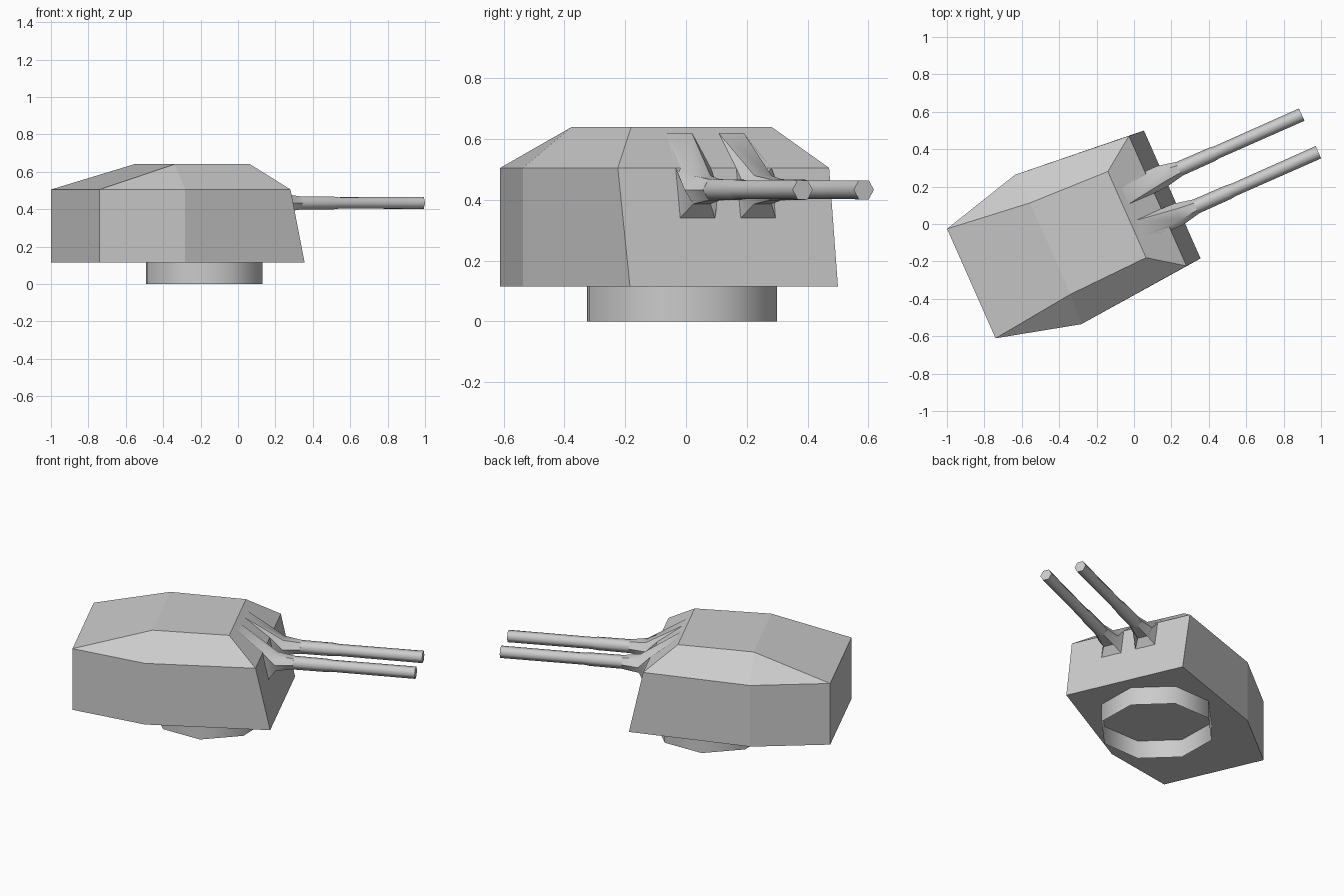
import bpy, bmesh, math

if "Cube" in bpy.data.objects:
    bpy.data.objects.remove(bpy.data.objects["Cube"])

TURN = math.radians(23.9)          # the whole turret is trained to one side
ORIGIN = (-0.025, 0.056, 0)
SQ3 = math.sqrt(3) / 2


def make(name, verts, faces, smooth=None):
    """Mesh object in turret space (x along the guns), turned into place."""
    me = bpy.data.meshes.new(name)
    me.from_pydata(verts, [], faces)
    bm = bmesh.new()
    bm.from_mesh(me)
    bmesh.ops.recalc_face_normals(bm, faces=bm.faces)
    bm.to_mesh(me)
    bm.free()
    ob = bpy.data.objects.new(name, me)
    bpy.context.collection.objects.link(ob)
    ob.rotation_euler.z = TURN
    ob.location = ORIGIN
    if smooth:
        bpy.ops.object.select_all(action='DESELECT')
        ob.select_set(True)
        bpy.context.view_layer.objects.active = ob
        bpy.ops.object.shade_smooth_by_angle(angle=math.radians(smooth))
    return ob


def loft(name, rings, caps=(True, True), smooth=None):
    n = len(rings[0])
    verts = [p for r in rings for p in r]
    faces = [(k*n + i, k*n + (i+1) % n, (k+1)*n + (i+1) % n, (k+1)*n + i)
             for k in range(len(rings) - 1) for i in range(n)]
    if caps[0]:
        faces.append(tuple(range(n)))
    if caps[1]:
        faces.append(tuple(range(len(verts) - n, len(verts))))
    return make(name, verts, faces, smooth)


def hexagon(x, y, z, ry, rz, s=1):
    """Flat-topped six-sided ring: inner top, outer top, outer, ... """
    return [(x, y + s*ry*a, z + rz*b) for a, b in
            [(-.5, SQ3), (.5, SQ3), (1, 0), (.5, -SQ3), (-.5, -SQ3), (-1, 0)]]


# armoured house: floor ring, shoulder ring, roof (back edge shared with shoulder)
def outline(front_x, front_y, z):
    half = [(-0.924, 0.32), (-0.475, 0.437), (front_x, front_y)]
    return [(x, -y, z) for x, y in half] + [(x, y, z) for x, y in half[::-1]]


verts = outline(0.251, 0.374, 0.115) + outline(0.166, 0.38, 0.505)
verts += [(-0.462, -0.267, 0.64), (-0.014, -0.252, 0.64),
          (-0.014, 0.252, 0.64), (-0.462, 0.267, 0.64)]
faces = [(i, (i+1) % 6, 6 + (i+1) % 6, 6 + i) for i in range(6)]
faces += [(0, 1, 2, 3, 4, 5), (6, 7, 12), (7, 8, 13, 12), (8, 9, 14, 13),
          (9, 10, 15, 14), (10, 11, 15), (11, 6, 12, 15), (12, 13, 14, 15)]
make("turret_house", verts, faces)

# open eight-sided base ring
ring = [(-0.17 + 0.335*math.cos(a), 0.335*math.sin(a))
        for a in (i*math.pi/4 for i in range(8))]
loft("base_ring", [[(x, y, z) for x, y in ring] for z in (0, 0.116)],
     caps=(False, False), smooth=60)

for s, side in ((-1, "right"), (1, "left")):
    y = s*0.11
    # gun shield: strip on the sloped front drawn in to the barrel
    back = [(0.018, s*0.048, 0.62), (0.018, s*0.138, 0.62),
            (0.166, s*0.172, 0.505), (0.201, s*0.172, 0.34),
            (0.201, s*0.046, 0.34), (0.166, s*0.046, 0.505)]
    loft("gun_shield_" + side,
         [back, hexagon(0.238, y, 0.433, 0.062, 0.054, s),
          hexagon(0.34, y, 0.433, 0.041, 0.04, s)], smooth=40)
    # stepped six-sided barrel
    loft("barrel_" + side,
         [hexagon(x, y, 0.433, r, r, s) for x, r in
          ((0.2, 0.041), (0.53, 0.039), (0.56, 0.035), (1.057, 0.036))],
         smooth=65)
